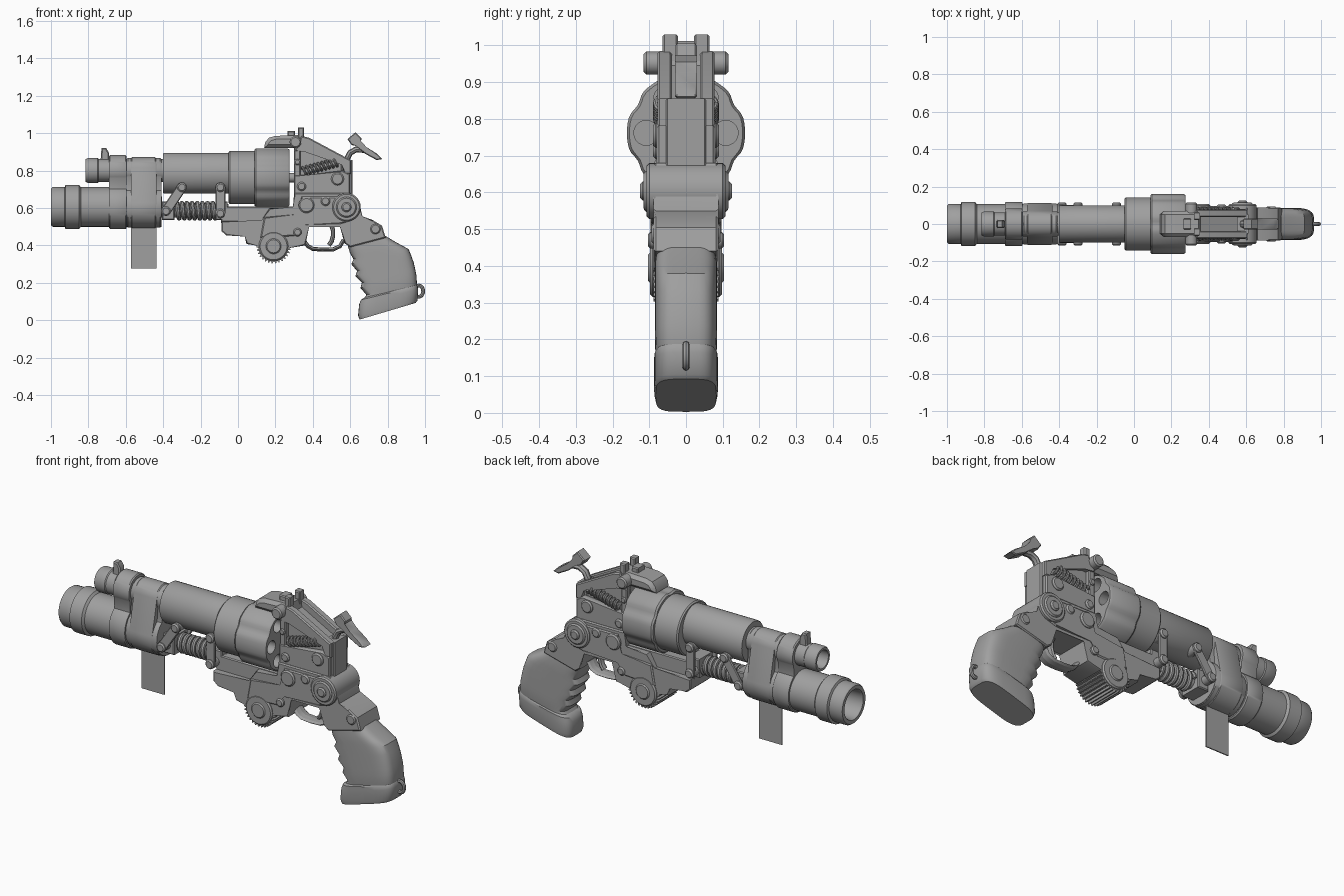
import bpy, bmesh
from math import pi, cos, sin, atan2, radians

if "Cube" in bpy.data.objects:
    bpy.data.objects.remove(bpy.data.objects["Cube"])

def finish(name, bm):
    bmesh.ops.recalc_face_normals(bm, faces=bm.faces)
    me = bpy.data.meshes.new(name)
    bm.to_mesh(me)
    bm.free()
    ob = bpy.data.objects.new(name, me)
    bpy.context.collection.objects.link(ob)
    return ob

def skin(bm, rings):
    """Bridge successive rings of points and cap both ends."""
    vs = [[bm.verts.new(p) for p in r] for r in rings]
    n = len(vs[0])
    for a, b in zip(vs, vs[1:]):
        for i in range(n):
            bm.faces.new((a[i], a[(i + 1) % n], b[(i + 1) % n], b[i]))
    return [bm.faces.new(vs[0]), bm.faces.new(vs[-1])]

def prism(name, outline, y0, y1=None, bevel=0.006):
    """Side profile (x, z) extruded in y: centred, or a mirrored pair y0..y1."""
    bm = bmesh.new()
    caps = []
    for a, b in ([(-y0, y0)] if y1 is None else [(y0, y1), (-y1, -y0)]):
        caps += skin(bm, [[(x, y, z) for x, z in outline] for y in (a, b)])
    if bevel:
        edges = list({e for f in caps for e in f.edges})
        bmesh.ops.bevel(bm, geom=edges, offset=bevel, segments=1, affect='EDGES', clamp_overlap=True)
    return finish(name, bm)

def box(name, x0, x1, z0, z1, y0, y1=None, bevel=0.005):
    return prism(name, [(x0, z0), (x1, z0), (x1, z1), (x0, z1)], y0, y1, bevel)

def circle(x, z, r, n=28):
    return [(x + r * cos(2 * pi * i / n), z + r * sin(2 * pi * i / n)) for i in range(n)]

def pin(name, x, z, r, y):
    return prism(name, circle(x, z, r), y, bevel=min(0.007, r * 0.3))

def lathe(name, prof, z, n=40, zs=1.0, flute=0.0):
    """Turn (x, r) points about a line along x, with six optional flutes."""
    bm = bmesh.new()
    rings = []
    for x, r in prof:
        ring = []
        for i in range(n):
            t = 2 * pi * i / n
            q = r * (1 - flute * max(0, -cos(6 * t)) ** 2)
            ring.append((x, q * cos(t), z + zs * q * sin(t)))
        rings.append(ring)
    skin(bm, rings)
    return finish(name, bm)

def loft(name, stations, w, power=0.5, n=36):
    """Rounded-box sections between front and back edge points."""
    bm = bmesh.new()
    rings = []
    for fx, fz, bx, bz, s in stations:
        ring = []
        for i in range(n):
            c, d = cos(2 * pi * i / n), sin(2 * pi * i / n)
            u = 0.5 + 0.5 * abs(c) ** power * (1 if c > 0 else -1)
            v = abs(d) ** power * (1 if d > 0 else -1)
            ring.append((fx + (bx - fx) * u, w * s * v, fz + (bz - fz) * u))
        rings.append(ring)
    skin(bm, rings)
    return finish(name, bm)

def tube(name, pts, r, cyclic=False, ywide=1.0):
    cu = bpy.data.curves.new(name, 'CURVE')
    cu.dimensions = '3D'
    cu.bevel_depth = r
    cu.bevel_resolution = 2
    cu.use_fill_caps = True
    sp = cu.splines.new('POLY')
    sp.points.add(len(pts) - 1)
    for p, q in zip(sp.points, pts):
        p.co = (q[0], q[1] / ywide, q[2], 1)
    sp.use_cyclic_u = cyclic
    ob = bpy.data.objects.new(name, cu)
    ob.scale.y = ywide
    bpy.context.collection.objects.link(ob)

def spring(name, a, b, y, r, wire, turns):
    """Coil between two (x, z) points at depth y."""
    dx, dz = b[0] - a[0], b[1] - a[1]
    L = (dx * dx + dz * dz) ** 0.5
    pts = []
    for i in range(turns * 14 + 1):
        f, t = i / (turns * 14), 2 * pi * i / 14
        pts.append((a[0] + dx * f - dz / L * r * sin(t), y + r * cos(t), a[1] + dz * f + dx / L * r * sin(t)))
    tube(name, pts, wire)

def link(name, a, b, r, y0, y1):
    t = atan2(b[1] - a[1], b[0] - a[0])
    pts = []
    for (x, z), s in ((a, t + pi / 2), (b, t - pi / 2)):
        pts += [(x + r * cos(s + pi * i / 8), z + r * sin(s + pi * i / 8)) for i in range(9)]
    prism(name, pts, y0, y1, 0.004)
    for i, (x, z) in enumerate((a, b)):
        pin(f"{name}_bolt_{i}", x, z, r * 0.95, y1 + 0.012)

def clamp(name, x0, x1, rl, ru, waist=True):
    """Band around both barrels, pinched between them or pulled straight."""
    lo, hi = (55, -30) if waist else (12, 12)
    half = [(rl * cos(radians(a)), 0.605 + rl * sin(radians(a))) for a in range(-90, lo + 1, 6)]
    half += [(ru * cos(radians(a)), 0.80 + ru * sin(radians(a))) for a in range(hi, 91, 6)]
    full = half + [(-y, z) for y, z in reversed(half[1:-1])]
    bm = bmesh.new()
    skin(bm, [[(x, y * s, 0.69 + (z - 0.69) * s) for y, z in full]
              for x, s in ((x0, 0.97), (x0 + .006, 1), (x1 - .006, 1), (x1, 0.97))])
    return finish(name, bm)

# Barrels
lathe("lower_barrel", [(-.75, .001), (-.75, .07), (-.99, .075), (-1, .08), (-1, .099), (-.99, .106), (-.927, .106),
                       (-.922, .118), (-.85, .118), (-.84, .106), (-.41, .106), (-.405, .001)], .605)
lathe("upper_barrel", [(-.65, .001), (-.65, .045), (-.815, .048), (-.815, .06), (-.805, .066), (-.75, .066),
                       (-.745, .062), (-.40, .062), (-.40, .001)], .80)
lathe("barrel_shroud", [(-.40, .001), (-.40, .097), (-.395, .1), (-.05, .1), (-.05, .001)], .785, zs=1.09)
clamp("front_clamp", -.69, -.595, .118, .082)
clamp("rear_sleeve", -.595, -.41, .109, .067)
clamp("strap_band", -.573, -.437, .112, .071, waist=False)
box("hanging_strap", -.573, -.437, .275, .52, .003, bevel=0)
prism("front_sight", [(-.735, .85), (-.69, .85), (-.69, .895), (-.705, .92), (-.73, .92)], .022)

# Revolving cylinder with six chambers
lathe("cylinder_front", [(-.05, .001), (-.05, .136), (-.043, .142), (.095, .142), (.095, .001)], .762)
drum = lathe("cylinder_rear", [(.088, .001), (.088, .154), (.097, .161), (.265, .161), (.275, .154), (.275, .001)],
             .762, n=72, flute=.06)
bm = bmesh.new()
for k in range(6):
    cy, cz = .108 * cos(k * pi / 3), .762 + .108 * sin(k * pi / 3)
    skin(bm, [[(x, cy + u, cz + v) for u, v in circle(0, 0, .034, 20)] for x in (.18, .30)])
cutter = finish("chamber_cutter", bm)
cutter.hide_render = True
cutter.hide_set(True)
mod = drum.modifiers.new("chambers", 'BOOLEAN')
mod.operation = 'DIFFERENCE'
mod.object = cutter
lathe("cylinder_axle", [(.20, .025), (.32, .025)], .762, n=20)

# Lower frame and neck
prism("lower_frame", [(-.088, .53), (-.088, .475), (-.062, .453), (.042, .453), (.045, .407), (.10, .405), (.125, .38),
                      (.27, .385), (.36, .40), (.375, .505), (.55, .505), (.57, .41), (.60, .39), (.79, .44),
                      (.77, .505), (.72, .535), (.66, .55), (.65, .62), (.605, .68), (.30, .68), (.30, .60),
                      (.17, .60), (.13, .53)], .088)
box("frame_rail", -.09, .31, .52, .608, .06)
prism("side_plate", [(.14, .55), (.32, .56), (.34, .66), (.55, .66), (.60, .53), (.55, .515), (.34, .515), (.30, .45),
                     (.12, .44)], .083, .096)

# Upper frame: recessed core with rims around a spring window
prism("frame_core", [(.30, .60), (.30, .93), (.345, .95), (.60, .815), (.60, .60)], .05)
prism("frame_lower_cheek", [(.30, .66), (.30, .775), (.36, .775), (.56, .80), (.60, .78), (.60, .66)], .048, .08)
prism("frame_top_rim", [(.30, .90), (.34, .985), (.38, .975), (.605, .855), (.605, .78), (.57, .78), (.56, .835),
                        (.36, .905)], .038, .078)
box("frame_front_rim", .30, .335, .76, .94, .045, .075)
prism("top_strap", [(.14, .92), (.145, .95), (.165, .975), (.20, .985), (.345, .99), (.36, .92)], .07, bevel=.018)
box("rear_sight", .32, .352, .94, 1.03, .022, .064)
box("sight_base", .265, .305, .97, 1.012, .03)
box("back_block", .55, .612, .67, .855, .055)
pin("top_pivot", .307, .952, .031, .115)
for side, y in (("near", -.062), ("far", .062)):
    spring(f"window_spring_{side}", (.345, .795), (.53, .845), y, .021, .007, 9)

# Screws and hub discs
for i, (x, z, r, y) in enumerate([(.34, .715, .024, .09), (.532, .755, .034, .09), (.366, .615, .042, .106),
                                  (.468, .636, .025, .103), (.318, .47, .022, .104), (.318, .845, .016, .083),
                                  (.735, .487, .028, .094)]):
    pin(f"screw_{i}", x, z, r, y)
for i, (r, y) in enumerate([(.076, .107), (.055, .115), (.026, .125)]):
    pin(f"hub_disc_{i}", .58, .604, r, y)

# Thumb gear
teeth = []
for i in range(120):
    r, t = (.092 if i % 4 < 2 else .081), 2 * pi * i / 120
    teeth.append((.19 + r * cos(t), .395 + r * sin(t)))
prism("gear", teeth, .088, bevel=0)
for i, (r, y) in enumerate([(.079, .098), (.042, .104)]):
    pin(f"gear_disc_{i}", .19, .395, r, y)

# Recoil spring and links under the barrel
lathe("spring_rod", [(-.42, .036), (-.05, .036)], .585, n=20)
spring("recoil_spring", (-.335, .585), (-.115, .585), 0, .042, .012, 8)
for i, x in enumerate((-.405, -.12)):
    box(f"spring_end_{i}", x, x + .065, .535, .635, .06)
link("front_link", (-.30, .71), (-.385, .583), .026, .088, .102)
link("rear_link", (-.094, .71), (-.094, .57), .026, .088, .102)

# Trigger, guard and hammer
tube("trigger_guard", [(x, 0, z) for x, z in [(.355, .42), (.375, .395), (.40, .381), (.45, .377), (.51, .379),
                                              (.545, .395), (.565, .43)]], .011, ywide=3.5)
tube("trigger", [(x, 0, z) for x, z in [(.495, .52), (.508, .48), (.508, .45), (.50, .42), (.485, .40)]], .012,
     ywide=1.6)
tube("hammer_arm", [(x, 0, z) for x, z in [(.575, .80), (.582, .86), (.60, .895), (.63, .912), (.68, .91)]], .016,
     ywide=1.3)
prism("hammer_spur", [(.585, .968), (.628, 1.005), (.66, .973), (.652, .955), (.687, .925), (.746, .888), (.773, .861),
                      (.741, .856), (.682, .888), (.634, .936), (.607, .936)], .03, bevel=.005)

# Grip with finger swells, base plate and lanyard ring
loft("grip", [(.585, .405, .789, .45, .95), (.598, .36, .83, .425, 1), (.618, .325, .875, .40, 1),
              (.605, .30, .912, .38, 1), (.637, .262, .928, .34, 1), (.627, .235, .939, .31, 1),
              (.662, .20, .948, .27, 1), (.655, .172, .954, .24, 1), (.686, .135, .957, .19, .98),
              (.67, .11, .955, .175, .95)], .085)
loft("grip_base", [(.675, .12, .955, .19, .95), (.657, .108, .96, .182, 1.02), (.648, .085, .963, .165, 1.02),
                   (.642, .025, .96, .105, 1.02), (.65, .003, .95, .092, .97)], .085)
tube("lanyard_ring", [(.967 + .023 * cos(t * pi / 10), 0, .155 + .03 * sin(t * pi / 10)) for t in range(20)], .01, True)

# Dark metal colour, curves to meshes, smooth shading with hard edges kept
metal = bpy.data.materials.new("dark_metal")
metal.diffuse_color = (.35, .35, .35, 1)
metal.use_nodes = True
metal.node_tree.nodes["Principled BSDF"].inputs["Base Color"].default_value = metal.diffuse_color
bpy.ops.object.select_all(action='DESELECT')
for ob in bpy.context.scene.objects:
    ob.data.materials.append(metal)
    if not ob.hide_render:
        ob.select_set(True)
        bpy.context.view_layer.objects.active = ob
bpy.ops.object.convert(target='MESH')
bpy.ops.object.shade_smooth_by_angle(angle=radians(35))
